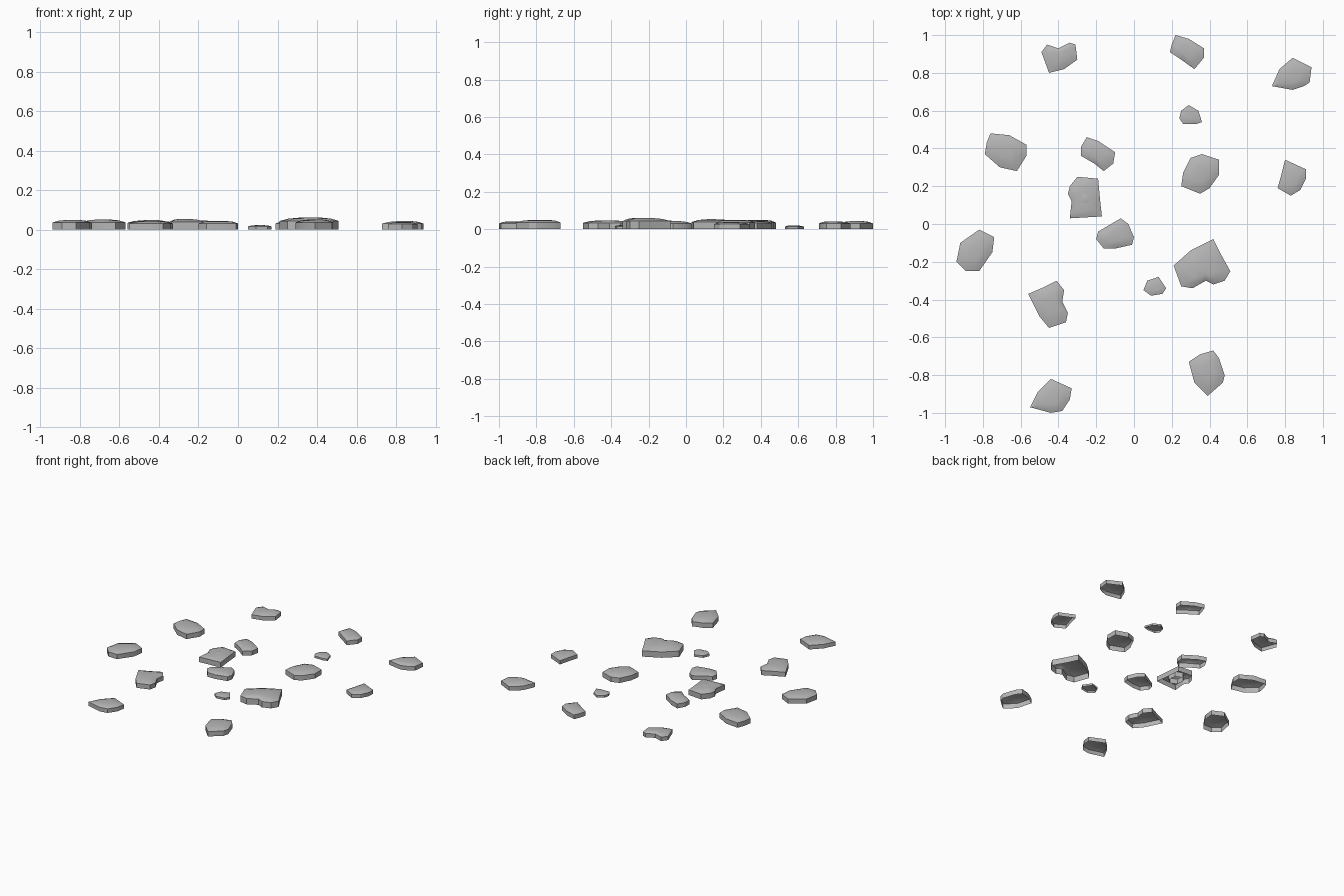
import bpy
import bmesh
import math
from mathutils import Vector

default_cube = bpy.data.objects.get("Cube")
if default_cube:
    bpy.data.objects.remove(default_cube, do_unlink=True)

# One plain grey stone material
STONE_COLOUR = (0.47, 0.47, 0.47, 1.0)
stone_material = bpy.data.materials.new("stone_grey")
stone_material.use_nodes = True
stone_material.diffuse_color = STONE_COLOUR
shader = stone_material.node_tree.nodes["Principled BSDF"]
shader.inputs["Base Color"].default_value = STONE_COLOUR
shader.inputs["Roughness"].default_value = 0.9

# Crown profile: outline scale and share of the full height, from ground to top
PROFILE = ((1.0, 0.0), (1.0, 0.72), (0.72, 0.92), (0.38, 1.0))


def build_stone(name, height, *outline):
    """Make an open-bottomed flat stone with straight sides and a soft crown.

    The outline is given clockwise from above, in hundredths of a unit.
    """
    corners = [Vector((x, y)) / 100 for x, y in reversed(outline)]
    centre = sum(corners, Vector((0, 0))) / len(corners)

    mesh = bpy.data.meshes.new(name)
    bm = bmesh.new()
    rings = []
    for scale, level in PROFILE:
        ring = []
        for corner in corners:
            point = centre + (corner - centre) * scale
            ring.append(bm.verts.new((point.x, point.y, height * level)))
        rings.append(ring)

    # Side wall and crown bands
    for lower, upper in zip(rings, rings[1:]):
        for index in range(len(corners)):
            following = (index + 1) % len(corners)
            bm.faces.new((lower[index], lower[following],
                          upper[following], upper[index]))
    # Cap
    bm.faces.new(rings[-1])
    bmesh.ops.recalc_face_normals(bm, faces=bm.faces[:])
    cap = max(bm.faces, key=lambda face: face.calc_center_median().z)
    if cap.normal.z < 0:
        bmesh.ops.reverse_faces(bm, faces=bm.faces[:])
    bm.to_mesh(mesh)
    bm.free()

    mesh.materials.append(stone_material)
    stone = bpy.data.objects.new(name, mesh)
    bpy.context.collection.objects.link(stone)
    bpy.ops.object.select_all(action="DESELECT")
    stone.select_set(True)
    bpy.context.view_layer.objects.active = stone
    bpy.ops.object.shade_smooth_by_angle(angle=math.radians(30))
    return stone


# Back row
build_stone("back_right_stone", 0.04, (-49, 91), (-46, 95), (-40, 93), (-34, 96),
            (-31, 95), (-30, 87), (-37, 82), (-45, 80))
build_stone("back_middle_stone", 0.043, (22, 100), (29, 98), (37, 93), (37, 88),
            (32, 82), (25, 87), (19, 91), (20, 95))
build_stone("back_left_stone", 0.042, (84, 88), (94, 83), (93, 75), (90, 73),
            (84, 71), (73, 73), (77, 82))
build_stone("back_pebble", 0.02, (29, 63), (34, 60), (36, 54), (33, 53),
            (26, 53), (24, 56), (25, 60))

# Stones behind the middle
build_stone("outer_right_stone", 0.05, (-76, 48), (-66, 47), (-57, 42), (-57, 36),
            (-62, 28), (-71, 30), (-79, 37), (-78, 43))
build_stone("inner_right_stone", 0.045, (-25, 46), (-19, 44), (-10, 38), (-11, 32),
            (-16, 28), (-21, 32), (-28, 36), (-28, 41))
build_stone("inner_left_stone", 0.05, (36, 37), (45, 34), (45, 26), (40, 19),
            (35, 16), (25, 20), (26, 27), (30, 35))
build_stone("outer_left_stone", 0.038, (80, 34), (91, 29), (91, 24), (88, 18),
            (83, 15), (76, 19), (78, 26))

# Central stones, one with a small pebble bedded inside it
build_stone("centre_stone", 0.053, (-30, 25), (-19, 24), (-18, 13), (-17, 4),
            (-34, 3), (-33, 12), (-35, 16), (-34, 20))
build_stone("bedded_pebble", 0.054, (-27, 19), (-22, 17), (-21, 11),
            (-25, 8), (-30, 10), (-30, 16))
build_stone("centre_front_stone", 0.043, (-7, 3), (-3, 0), (0, -7), (-1, -11),
            (-10, -13), (-16, -13), (-20, -8), (-19, -4))

# Stones in front of the middle
build_stone("far_right_stone", 0.048, (-82, -3), (-74, -7), (-75, -15), (-82, -25),
            (-89, -25), (-94, -20), (-92, -10))
build_stone("large_stone", 0.06, (42, -8), (46, -16), (51, -25), (48, -30), (42, -32),
            (38, -30), (31, -34), (25, -33), (21, -22), (30, -14))
build_stone("front_pebble", 0.022, (13, -28), (17, -34), (15, -37), (9, -38),
            (5, -35), (7, -30))
build_stone("notched_stone", 0.047, (-41, -30), (-37, -35), (-38, -41), (-35, -47),
            (-36, -52), (-45, -55), (-50, -49), (-56, -37), (-49, -34))

# Front row
build_stone("front_left_stone", 0.05, (42, -67), (45, -71), (48, -80), (47, -84),
            (39, -91), (32, -84), (29, -73), (35, -69))
build_stone("front_right_stone", 0.042, (-44, -82), (-33, -87), (-34, -93), (-38, -99),
            (-44, -100), (-55, -97), (-51, -89))
